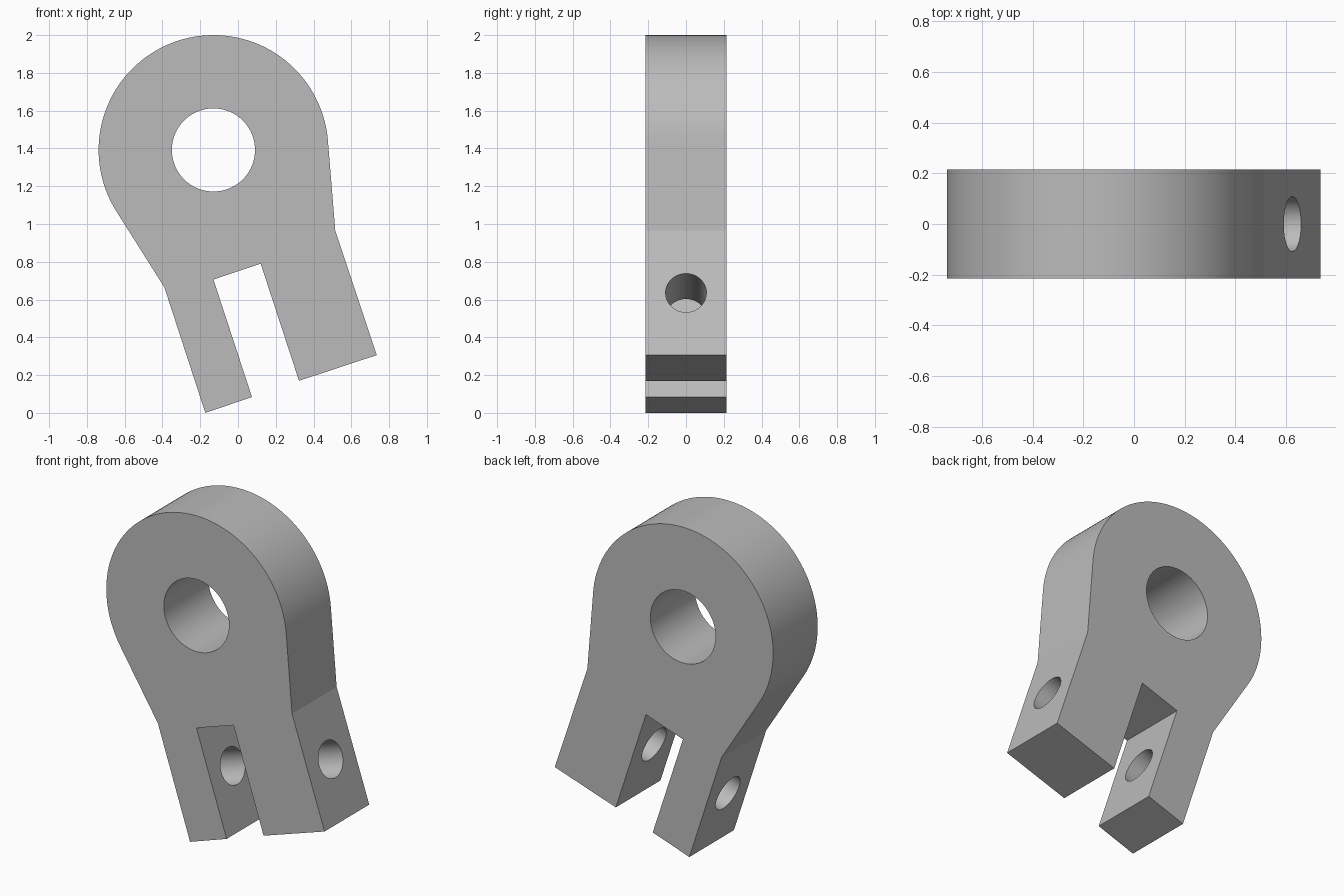
import bpy
import bmesh
from math import cos, sin, acos, atan2, pi, radians, hypot
from mathutils import Matrix, Vector

cube = bpy.data.objects.get("Cube")
if cube:
    bpy.data.objects.remove(cube, do_unlink=True)

HALF = 0.215                      # half thickness
EYE, EYE_R, BORE_R = (-0.13, 1.392), 0.608, 0.22
TILT = radians(18.2)              # lean of the fork

grey = bpy.data.materials.new("plain grey")
grey.use_nodes = True
grey.diffuse_color = (0.5, 0.5, 0.5, 1)
grey.node_tree.nodes["Principled BSDF"].inputs["Base Color"].default_value = (0.5, 0.5, 0.5, 1)


def tangent_angle(point, side):
    """Angle on the eye circle where the line to a point touches it."""
    dx, dz = point[0] - EYE[0], point[1] - EYE[1]
    return atan2(dz, dx) + side * acos(EYE_R / hypot(dx, dz))


def make_object(name, bm):
    mesh = bpy.data.meshes.new(name)
    bm.to_mesh(mesh)
    bm.free()
    mesh.materials.append(grey)
    obj = bpy.data.objects.new(name, mesh)
    bpy.context.collection.objects.link(obj)
    return obj


def drill(target, name, centre, axis, radius, length):
    """Cut a round hole through the target."""
    bm = bmesh.new()
    turn = Vector(axis).to_track_quat("Z", "Y").to_matrix().to_4x4()
    bmesh.ops.create_cone(bm, cap_ends=True, segments=96, radius1=radius, radius2=radius,
                          depth=length, matrix=Matrix.Translation(centre) @ turn)
    cutter = make_object(name, bm)
    cutter.hide_render = True
    mod = target.modifiers.new(name, "BOOLEAN")
    mod.operation, mod.solver, mod.object = "DIFFERENCE", "EXACT", cutter
    bpy.context.view_layer.objects.active = target
    bpy.ops.object.modifier_apply(modifier=name)
    bpy.data.objects.remove(cutter, do_unlink=True)


# Clevis outline: forked foot, then the round eye between its two tangents
fork = [(-0.39, 0.665), (-0.173, 0.0), (0.074, 0.084), (-0.13, 0.706),
        (0.12, 0.79), (0.323, 0.17), (0.735, 0.306), (0.515, 0.965)]
start = tangent_angle(fork[-1], 1)
end = tangent_angle(fork[0], -1) % (2 * pi)
steps = 90
arc = [start + (end - start) * i / steps for i in range(steps + 1)]
outline = fork + [(EYE[0] + EYE_R * cos(a), EYE[1] + EYE_R * sin(a)) for a in arc]

bm = bmesh.new()
face = bm.faces.new([bm.verts.new((x, -HALF, z)) for x, z in outline])
grown = bmesh.ops.extrude_face_region(bm, geom=[face])["geom"]
bmesh.ops.translate(bm, vec=(0, 2 * HALF, 0),
                    verts=[g for g in grown if isinstance(g, bmesh.types.BMVert)])
bmesh.ops.recalc_face_normals(bm, faces=bm.faces)
clevis = make_object("clevis", bm)

# Eye bore and the pin hole across both prongs
drill(clevis, "eye_bore", (EYE[0], 0, EYE[1]), (0, 1, 0), BORE_R, 1)
across = Vector((cos(TILT), 0, sin(TILT)))
drill(clevis, "pin_hole", Vector((0.624, 0, 0.635)) - across * 0.45, across, 0.108, 1.6)

bpy.ops.object.select_all(action="DESELECT")
clevis.select_set(True)
bpy.context.view_layer.objects.active = clevis
bpy.ops.object.shade_smooth_by_angle(angle=radians(9))
